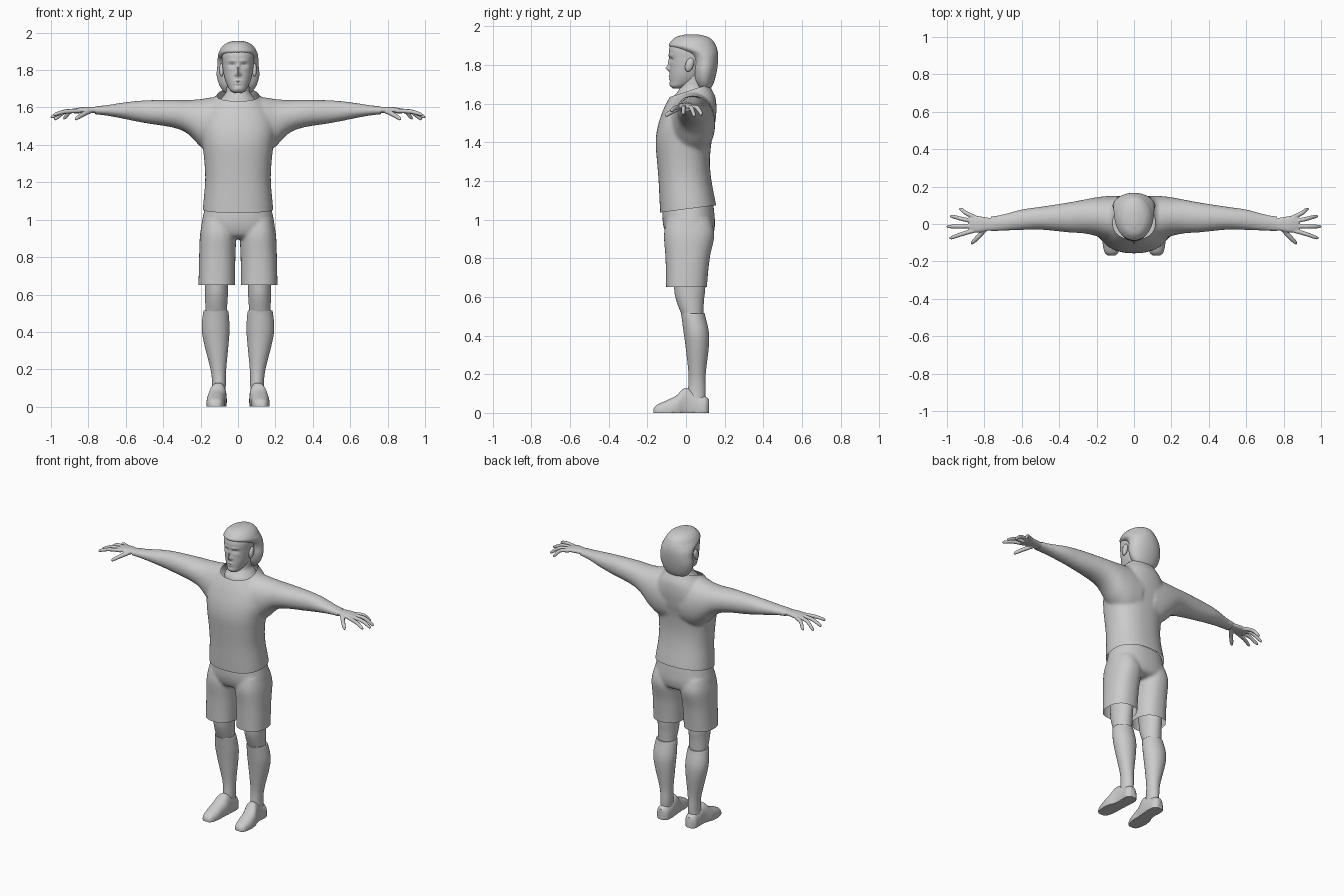
import bpy, bmesh, math
from mathutils import Vector

grey = bpy.data.materials.new("plain grey")
grey.diffuse_color = (0.6, 0.6, 0.6, 1)


def spline(rows, steps):
    """Catmull-Rom resampling of rows of numbers."""
    out = []
    for i in range(len(rows) - 1):
        p0, p1 = rows[max(i - 1, 0)], rows[i]
        p2, p3 = rows[i + 1], rows[min(i + 2, len(rows) - 1)]
        for s in range(steps):
            t = s / steps
            out.append([0.5 * (2 * b + (c - a) * t + (2 * a - 5 * b + 4 * c - d) * t * t
                               + (3 * b - a - 3 * c + d) * t ** 3)
                        for a, b, c, d in zip(p0, p1, p2, p3)])
    return out + [list(rows[-1])]


def skin(bm, rings):
    """Bridge rings of points and cap both ends."""
    vs = [[bm.verts.new(p) for p in r] for r in rings]
    n = len(vs[0])
    for a, b in zip(vs, vs[1:]):
        for i in range(n):
            j = (i + 1) % n
            bm.faces.new((a[i], a[j], b[j], b[i]))
    bm.faces.new(vs[0])
    bm.faces.new(vs[-1])


def loft(bm, axis, rows, side=1, n=40, e=2.3, steps=5):
    """Rows are (position on axis, a low, a high, b low, b high)."""
    rings = []
    for t, a0, a1, b0, b1 in spline(rows, steps):
        ring = []
        for k in range(n):
            w = 2 * math.pi * (k + 0.5) / n
            c, s = math.cos(w), math.sin(w)
            a = (a0 + a1) / 2 + (a1 - a0) / 2 * math.copysign(abs(c) ** (2 / e), c)
            b = (b0 + b1) / 2 + (b1 - b0) / 2 * math.copysign(abs(s) ** (2 / e), s)
            x, y, z = {"x": (t, a, b), "y": (a, t, b), "z": (a, b, t)}[axis]
            ring.append((x * side, y, max(z, 0)))
        rings.append(ring)
    skin(bm, rings)


def tube(bm, pts, side):
    """Points are (x, y, z, radius)."""
    rows, rings = spline(pts, 4), []
    for i, p in enumerate(rows):
        d = Vector(rows[min(i + 1, len(rows) - 1)][:3]) - Vector(rows[max(i - 1, 0)][:3])
        u = d.cross(Vector((0, 0, 1))).normalized()
        v = d.cross(u).normalized()
        ring = []
        for k in range(12):
            w = math.pi * k / 6
            q = Vector(p[:3]) + (u * math.cos(w) + v * math.sin(w)) * p[3]
            ring.append((q.x * side, q.y, q.z))
        rings.append(ring)
    skin(bm, rings)


def finish(name, bm, voxel=0, smooth=4, cuts=()):
    """Make the object, optionally fuse its volumes, then trim by planes."""
    bmesh.ops.recalc_face_normals(bm, faces=bm.faces)
    me = bpy.data.meshes.new(name)
    bm.to_mesh(me)
    bm.free()
    ob = bpy.data.objects.new(name, me)
    bpy.context.collection.objects.link(ob)
    if voxel:
        m = ob.modifiers.new("fuse", "REMESH")
        m.mode, m.voxel_size = "VOXEL", voxel
        m = ob.modifiers.new("relax", "SMOOTH")
        m.iterations, m.factor = smooth, 0.5
        deps = bpy.context.evaluated_depsgraph_get()
        ob.data = bpy.data.meshes.new_from_object(ob.evaluated_get(deps))
        ob.modifiers.clear()
        b = bmesh.new()
        b.from_mesh(ob.data)
        for co, no in cuts:
            bmesh.ops.bisect_plane(b, geom=b.verts[:] + b.edges[:] + b.faces[:],
                                   plane_co=co, plane_no=no, clear_inner=True)
        b.to_mesh(ob.data)
        b.free()
    ob.data.materials.clear()
    ob.data.materials.append(grey)
    bpy.ops.object.select_all(action="DESELECT")
    bpy.context.view_layer.objects.active = ob
    ob.select_set(True)
    bpy.ops.object.shade_smooth_by_angle(angle=math.radians(45))
    return ob


# shirt: torso and sleeves fused, open at hem, collar and cuffs
bm = bmesh.new()
loft(bm, "z", [(z, -w, w, f, b) for z, w, f, b in (
    (0.98, .19, -.13, .16), (1.06, .188, -.135, .158), (1.2, .176, -.142, .132),
    (1.3, .179, -.15, .124), (1.4, .19, -.157, .132), (1.48, .2, -.147, .148),
    (1.55, .19, -.125, .157), (1.6, .165, -.103, .157), (1.64, .135, -.08, .15),
    (1.68, .105, -.055, .13), (1.73, .085, -.035, .11))])
for s in (1, -1):
    loft(bm, "x", [(.05, -.1, .15, 1.33, 1.655), (.13, -.09, .15, 1.34, 1.655),
                   (.2, -.065, .143, 1.39, 1.645), (.27, -.05, .13, 1.46, 1.64),
                   (.35, -.045, .115, 1.493, 1.641), (.5, -.03, .092, 1.517, 1.638),
                   (.6, -.032, .078, 1.537, 1.628), (.7, -.037, .052, 1.556, 1.613),
                   (.79, -.043, .038, 1.566, 1.603)], s, e=2.1)
finish("shirt", bm, 0.01, 5, [
    ((0, -.13, 1.037), (0, -.128, .99)), ((0, -.08, 1.635), (0, .31, -.95)),
    ((.765, 0, 0), (-1, 0, 0)), ((-.765, 0, 0), (1, 0, 0))])

# shorts: hips and two wide legs, open at the bottom
bm = bmesh.new()
loft(bm, "z", [(1.09, -.172, .172, -.115, .14), (1.03, -.185, .185, -.122, .147),
               (.97, -.196, .196, -.118, .15), (.92, -.19, .19, -.1, .138),
               (.9, -.16, .16, -.07, .1)])
for s in (1, -1):
    loft(bm, "z", [(1.0, .02, .188, -.1, .13), (.92, .01, .203, -.114, .147),
                   (.8, .014, .208, -.106, .123), (.65, .016, .211, -.103, .108),
                   (.6, .016, .211, -.103, .108)], s)
finish("shorts", bm, 0.01, 3, [((0, 0, .652), (0, 0, 1))])

for s, tag in ((1, "left"), (-1, "right")):
    # knee, sock and shoe
    bm = bmesh.new()
    loft(bm, "z", [(.8, .04, .18, -.07, .1), (.65, .052, .177, -.062, .1),
                   (.58, .055, .176, -.05, .093), (.48, .062, .173, -.012, .088)], s, e=2)
    finish(tag + "_knee", bm)
    bm = bmesh.new()
    loft(bm, "z", [(.515, .055, .182, -.028, .097), (.5, .05, .187, -.024, .1),
                   (.42, .045, .194, -.013, .118), (.34, .05, .182, -.002, .118),
                   (.2, .063, .147, .013, .102), (.12, .065, .138, .01, .102),
                   (.06, .068, .14, 0, .1)], s, e=2)
    finish(tag + "_sock", bm)
    bm = bmesh.new()
    loft(bm, "y", [(-.168, .1, .14, -.01, .022), (-.15, .083, .158, -.03, .042),
                   (-.1, .071, .168, -.04, .065), (-.05, .068, .166, -.04, .09),
                   (-.015, .063, .155, -.04, .124), (.015, .061, .148, -.04, .125),
                   (.06, .06, .146, -.04, .098), (.1, .065, .145, -.04, .085),
                   (.12, .085, .125, -.02, .07)], s, e=2.4)
    finish(tag + "_shoe", bm)

    # hand: palm, four fingers and thumb fused
    bm = bmesh.new()
    loft(bm, "x", [(.74, -.034, .032, 1.57, 1.602), (.78, -.036, .034, 1.571, 1.603),
                   (.83, -.045, .042, 1.57, 1.602), (.87, -.042, .042, 1.568, 1.595),
                   (.885, -.034, .034, 1.572, 1.588)], s, n=24)
    for y0, x1, y1, z1 in ((.036, .935, .08, 1.54), (.013, .983, .042, 1.535),
                           (-.012, 1.0, -.014, 1.545), (-.034, .985, -.075, 1.557)):
        tube(bm, [(.85, y0, 1.582, .012), ((.86 + x1) / 2, (y0 + y1) / 2, 1.578, .0115),
                  (x1 - .012, y1 * .95 + y0 * .05, z1 + .008, .0095), (x1, y1, z1, .005)], s)
    tube(bm, [(.79, -.02, 1.582, .014), (.825, -.06, 1.565, .013),
              (.858, -.094, 1.545, .011), (.87, -.106, 1.535, .006)], s)
    finish(tag + "_hand", bm, 0.004, 3)

    # ear
    bm = bmesh.new()
    bmesh.ops.create_uvsphere(bm, u_segments=16, v_segments=10, radius=1)
    for v in bm.verts:
        x, y, z = v.co
        v.co = (s * (.088 + .013 * x), .018 + .022 * y + .008 * z, 1.8 + .036 * z)
    finish(tag + "_ear", bm)

# neck
bm = bmesh.new()
loft(bm, "z", [(1.58, -.1, .1, -.07, .13), (1.63, -.1, .1, -.066, .13),
               (1.66, -.08, .08, -.045, .118), (1.69, -.062, .062, -.03, .1),
               (1.76, -.06, .06, -.025, .095)], e=2)
finish("neck", bm)

# head with face features pushed out of or into the front
bm = bmesh.new()
loft(bm, "z", [(z, -w, w, f, b) for z, w, f, b in (
    (1.678, .02, -.068, -.02), (1.69, .04, -.08, .01), (1.715, .056, -.083, .06),
    (1.75, .07, -.084, .09), (1.79, .079, -.084, .11), (1.83, .084, -.086, .125),
    (1.88, .086, -.088, .13), (1.92, .072, -.07, .11), (1.94, .045, -.04, .08))],
    n=96, e=2.2, steps=9)
bumps = [(0, 1.782, .011, .013, -.02), (0, 1.808, .008, .025, -.011),
         (0, 1.742, .02, .005, -.006), (0, 1.728, .018, .005, -.005),
         (0, 1.7, .02, .01, -.004)]
for s in (1, -1):
    bumps += [(s * .032, 1.826, .017, .011, .012), (s * .032, 1.823, .01, .006, -.006),
              (s * .03, 1.849, .022, .007, -.005), (s * .014, 1.776, .006, .006, -.006)]
for v in bm.verts:
    if v.co.y < 0:
        x, z = v.co.x, v.co.z
        v.co.y += sum(a * math.exp(-((x - p) / u) ** 2 - ((z - q) / w) ** 2)
                      for p, q, u, w, a in bumps)
finish("head", bm)

# hair: cap over the skull, falling behind the ears to the nape
bm = bmesh.new()
loft(bm, "z", [(z, -w, w, f, b) for z, w, f, b in (
    (1.668, .045, .075, .115), (1.685, .075, .06, .133), (1.72, .1, .042, .148),
    (1.77, .114, .034, .16), (1.82, .111, .03, .166), (1.855, .109, .005, .166),
    (1.88, .107, -.055, .162), (1.9, .1, -.088, .155), (1.925, .085, -.075, .14),
    (1.945, .06, -.05, .112), (1.956, .025, -.01, .07))], n=48, e=2)
finish("hair", bm)
